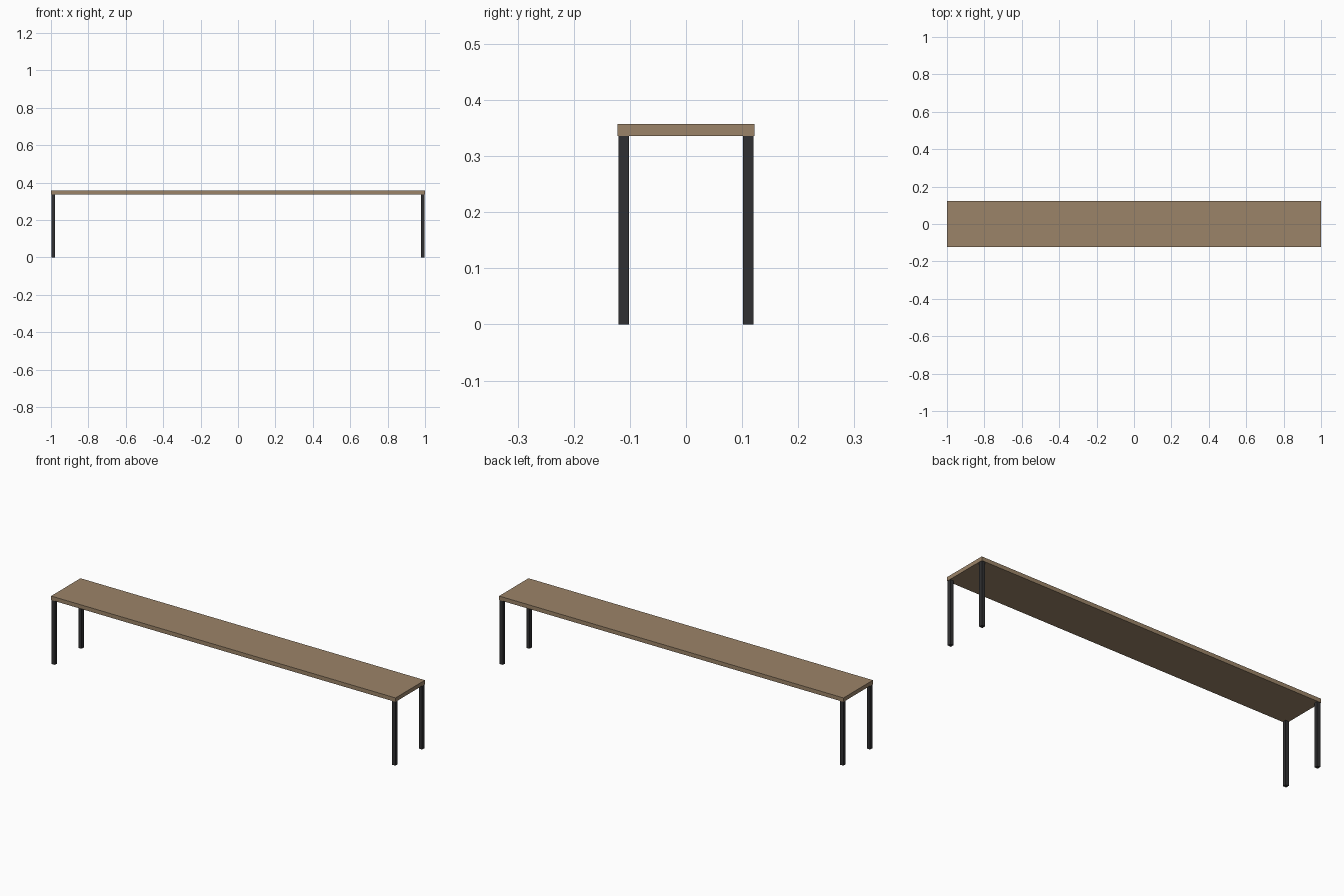
import bpy

if "Cube" in bpy.data.objects:
    bpy.data.objects.remove(bpy.data.objects["Cube"])

SEAT_BOTTOM, SEAT_TOP = 0.336, 0.357
LENGTH, WIDTH, LEG = 2.0, 0.244, 0.0185
INSET = 0.002


def material(name, color):
    mat = bpy.data.materials.new(name)
    mat.diffuse_color = color
    mat.use_nodes = True
    mat.node_tree.nodes["Principled BSDF"].inputs["Base Color"].default_value = mat.diffuse_color
    return mat


def box(name, center, size, mat):
    bpy.ops.mesh.primitive_cube_add(size=1, location=center)
    obj = bpy.context.object
    obj.name = name
    obj.scale = size
    bpy.ops.object.transform_apply(location=False, rotation=False, scale=True)
    obj.data.materials.append(mat)
    return obj


wood = material("wood", (0.33, 0.23, 0.14, 1))
metal = material("dark_metal", (0.03, 0.03, 0.032, 1))

# Long plank seat
box("seat", (0, 0, (SEAT_BOTTOM + SEAT_TOP) / 2),
    (LENGTH, WIDTH, SEAT_TOP - SEAT_BOTTOM), wood)

# Four slim square legs at the corners
x = LENGTH / 2 - INSET - LEG / 2
y = WIDTH / 2 - INSET - LEG / 2
for side, sx in (("left", -1), ("right", 1)):
    for end, sy in (("front", -1), ("back", 1)):
        box(f"{end}_{side}_leg", (sx * x, sy * y, SEAT_BOTTOM / 2),
            (LEG, LEG, SEAT_BOTTOM), metal)
